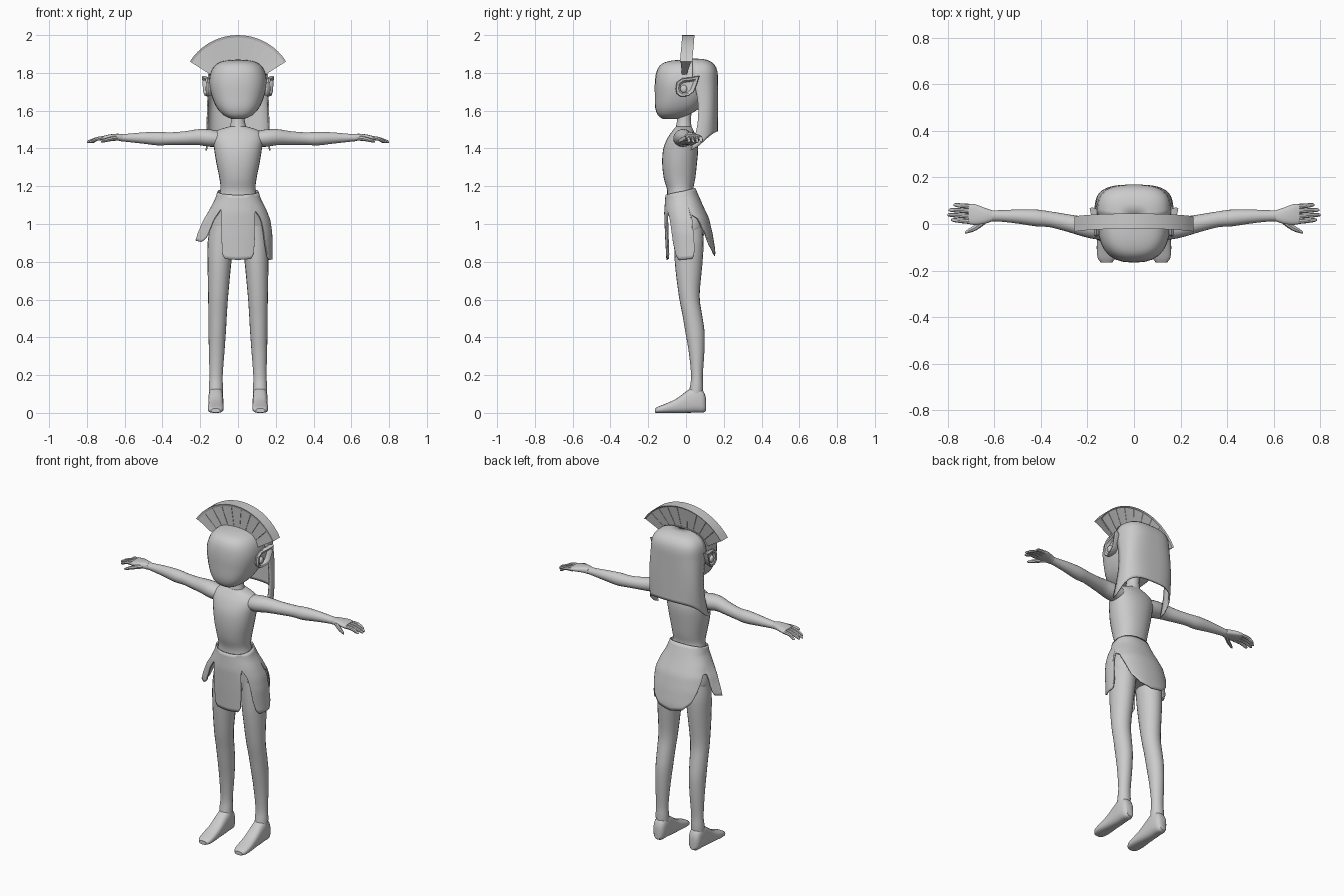
import bpy, bmesh, math
from mathutils import Vector

if "Cube" in bpy.data.objects:
    bpy.data.objects.remove(bpy.data.objects["Cube"])

GREY = bpy.data.materials.new("light_grey")
GREY.diffuse_color = (0.6, 0.6, 0.6, 1)
GREY.use_nodes = True
GREY.node_tree.nodes["Principled BSDF"].inputs["Base Color"].default_value = GREY.diffuse_color


def finish(name, bm, mirror=False, thick=0, angle=40):
    bmesh.ops.recalc_face_normals(bm, faces=bm.faces[:])
    me = bpy.data.meshes.new(name)
    bm.to_mesh(me)
    bm.free()
    me.materials.append(GREY)
    ob = bpy.data.objects.new(name, me)
    bpy.context.collection.objects.link(ob)
    bpy.context.view_layer.objects.active = ob
    ob.select_set(True)
    bpy.ops.object.shade_smooth_by_angle(angle=math.radians(angle))
    ob.select_set(False)
    if thick:
        mod = ob.modifiers.new("thickness", 'SOLIDIFY')
        mod.thickness, mod.offset = thick, 0
    if mirror:
        ob.modifiers.new("mirror", 'MIRROR').use_clip = False
    return ob


def smooth_rows(rows, sub):
    """Catmull-Rom interpolation between rows of numbers."""
    out, n = [], len(rows)
    for i in range(n - 1):
        p = [rows[max(0, min(n - 1, i + k))] for k in (-1, 0, 1, 2)]
        for s in range(sub):
            t = s / sub
            out.append([b + .5 * t * (c - a + t * (2*a - 5*b + 4*c - d + t * (3*(b - c) + d - a)))
                        for a, b, c, d in zip(*p)])
    return out + [rows[-1]]


def lerp_table(table, v):
    for (a, za), (b, zb) in zip(table, table[1:]):
        if v <= b:
            return za + (zb - za) * (v - a) / (b - a)
    return table[-1][1]


def spow(v, p):
    return math.copysign(abs(v) ** p, v)


def loft(name, rows, axis='z', sides=20, power=2, sub=3, mirror=False):
    """Rows are centre x, y, z and the two half sizes across the axis."""
    bm = bmesh.new()
    loops = []
    for x, y, z, ra, rb in smooth_rows(rows, sub):
        loop = []
        for k in range(sides):
            a = 2 * math.pi * k / sides
            u = ra * spow(math.cos(a), 2 / power)
            v = rb * spow(math.sin(a), 2 / power)
            d = {'x': (0, u, v), 'y': (u, 0, v), 'z': (u, v, 0)}[axis]
            loop.append(bm.verts.new(Vector((x, y, z)) + Vector(d)))
        loops.append(loop)
    for p, q in zip(loops, loops[1:]):
        for k in range(sides):
            j = (k + 1) % sides
            bm.faces.new((p[k], p[j], q[j], q[k]))
    bm.faces.new(loops[0])
    bm.faces.new(loops[-1])
    return finish(name, bm, mirror)


def sheet(name, fn, nu, nv, thick):
    """Grid surface from fn(u, v), with u and v running from 0 to 1."""
    bm = bmesh.new()
    g = [[bm.verts.new(fn(i / nu, j / nv)) for j in range(nv + 1)] for i in range(nu + 1)]
    for i in range(nu):
        for j in range(nv):
            bm.faces.new((g[i][j], g[i + 1][j], g[i + 1][j + 1], g[i][j + 1]))
    bmesh.ops.remove_doubles(bm, verts=bm.verts[:], dist=0.0005)
    return finish(name, bm, thick=thick)


# Head, neck and torso
loft("head", [(0, -.085, 1.555, .03, .035), (0, -.07, 1.575, .075, .078), (0, -.045, 1.615, .112, .118),
              (0, -.02, 1.68, .14, .145), (0, -.003, 1.75, .153, .162), (0, 0, 1.81, .142, .155),
              (0, 0, 1.848, .112, .128), (0, .005, 1.865, .065, .08), (0, .005, 1.87, .01, .012)],
     sides=28, power=2.5)
loft("neck", [(0, -.015, 1.46, .06, .05), (0, -.012, 1.51, .045, .042), (0, -.01, 1.56, .034, .036),
              (0, 0, 1.64, .036, .038)])
loft("torso", [(0, .01, .91, .11, .07), (0, .013, .96, .152, .088), (0, .01, 1.04, .142, .096),
               (0, -.018, 1.12, .112, .082), (0, -.03, 1.18, .093, .07), (0, -.034, 1.24, .098, .083),
               (0, -.034, 1.32, .114, .092), (0, -.028, 1.40, .127, .092), (0, -.02, 1.46, .135, .075),
               (0, -.015, 1.495, .11, .055), (0, -.012, 1.515, .05, .042)], sides=28, power=2.2)

# Arms and hands
loft("arm", [(.09, -.015, 1.45, .05, .04), (.15, -.015, 1.455, .052, .046), (.21, -.012, 1.46, .044, .042),
             (.28, .003, 1.455, .038, .036), (.36, .02, 1.452, .034, .033), (.42, .026, 1.452, .036, .036),
             (.5, .032, 1.455, .03, .03), (.58, .035, 1.456, .024, .022), (.62, .035, 1.457, .024, .019)],
     axis='x', mirror=True)
loft("palm", [(.61, .035, 1.457, .024, .019), (.64, .035, 1.46, .034, .018), (.68, .04, 1.459, .044, .015),
              (.71, .043, 1.456, .043, .011)], axis='x', power=2.6, mirror=True)
for i, (y0, y1, tip) in enumerate([(.01, .017, .785), (.032, .039, .8), (.055, .06, .795), (.075, .082, .775)]):
    loft("finger_%d" % (i + 1), [(.695, y0, 1.455, .011, .011), (.74, (y0 + y1) / 2, 1.452, .01, .01),
                                 (tip - .01, y1, 1.437, .008, .008), (tip, y1, 1.434, .003, .003)],
         axis='x', sides=8, mirror=True)
loft("thumb", [(.635, .018, 1.456, .016, .014), (.675, -.012, 1.45, .014, .012), (.71, -.03, 1.441, .009, .009),
               (.725, -.036, 1.436, .004, .004)], axis='x', sides=8, mirror=True)

# Legs and feet
loft("leg", [(.085, .01, .99, .062, .075), (.093, .015, .9, .068, .078), (.099, .014, .78, .062, .072),
             (.105, .017, .62, .053, .055), (.108, .033, .52, .049, .052), (.11, .047, .43, .046, .051),
             (.113, .056, .32, .041, .041), (.116, .058, .2, .035, .031), (.117, .056, .14, .037, .035),
             (.117, .05, .08, .036, .04)], mirror=True)
loft("foot", [(.117, .105, .045, .02, .035), (.117, .09, .06, .034, .058), (.117, .05, .07, .039, .068),
              (.117, .01, .06, .039, .06), (.117, -.05, .038, .04, .038), (.118, -.1, .026, .042, .026),
              (.118, -.145, .017, .038, .017), (.118, -.165, .012, .024, .011)],
     axis='y', power=2.8, mirror=True)

# Pointed ears with a hollow
bm = bmesh.new()
outline = [(-.055, 1.715), (-.05, 1.75), (-.02, 1.772), (.025, 1.776), (.072, 1.785),
           (.06, 1.745), (.042, 1.7), (.012, 1.677), (-.03, 1.674), (-.05, 1.69)]
mid = Vector((0, .0, 1.722))


def ear_ring(scale, x, flare):
    return [bm.verts.new((x + flare * max(0, (y + .03) / .1), mid.y + y * scale, mid.z + (z - mid.z) * scale))
            for y, z in outline]


rings = [ear_ring(.75, .135, 0), ear_ring(1, .16, .02), ear_ring(.93, .17, .02), ear_ring(.72, .168, .016),
         ear_ring(.55, .156, .008)]
for p, q in zip(rings, rings[1:]):
    for k in range(len(p)):
        j = (k + 1) % len(p)
        bm.faces.new((p[k], p[j], q[j], q[k]))
bm.faces.new(rings[-1])
finish("ear", bm, mirror=True)
loft("inner_ear", [(.15, -.012, 1.715, .02, .022), (.168, -.012, 1.715, .016, .018), (.172, -.012, 1.715, .005, .005)],
     axis='x', sides=10, mirror=True)


# Hair falling down the back from the crown, arched along the lower edge
def hair_point(u, v):
    s = 2 * u - 1
    a = s * math.radians(90)
    if v < .3:                      # crown curving over the back of the head
        t = v / .3 * math.pi / 2
        r, z, low = math.sin(t) ** .6, 1.775 + .097 * math.cos(t) ** .8, 0
    else:
        low = (v - .3) / .7
        r, z = 1, 1.775 - low * (.285 + .1 * abs(s) ** 3)
    x = (.155 + .012 * low) * r * spow(math.sin(a), .7)
    front = .035 + .035 * math.sin(math.pi * low) - .01 * low
    return (x, front + (.165 - front) * r * spow(math.cos(a), .6), z)


sheet("hair", hair_point, 36, 24, .008)

# Skirt with hanging panels; angle 0 is the front, increasing towards +x
HEM = [(0, .81), (20, .815), (25, .84), (30, 1.03), (35, 1.07), (44, 1.03), (50, .9), (57, .83), (64, .81),
       (92, .815), (97, .84), (101, 1.05), (115, 1.03), (127, .97), (140, .89), (158, .845), (180, .83),
       (202, .845), (220, .89), (234, .97), (246, 1.04), (258, 1.04), (264, .96), (270, .92),
       (296, .905), (304, .93), (314, 1.03), (325, 1.08), (331, 1.03), (335, .84), (340, .815), (360, .81)]
SIDE = [(.8, .18), (.95, .178), (1.02, .168), (1.08, .145), (1.13, .118), (1.2, .097)]
FRONT = [(.8, -.1), (.95, -.108), (1.06, -.112), (1.2, -.102)]
BACK = [(.8, .15), (.86, .152), (.95, .137), (1.03, .118), (1.1, .085), (1.2, .042)]


def skirt_point(u, v):
    deg = 360 * u
    a = math.radians(deg)
    top = 1.172 - .018 * math.cos(a)
    z = top + (lerp_table(HEM, deg) - top) * v
    y0, y1 = lerp_table(FRONT, z), lerp_table(BACK, z)
    flare = max(0, 1 - abs(deg - 285) / 30) * max(0, 1.08 - z) * .3   # short panel kicks outwards
    rx = lerp_table(SIDE, z) + flare
    return (rx * spow(math.sin(a), .9), (y0 + y1) / 2 - (y1 - y0) / 2 * spow(math.cos(a), .85), z)


sheet("skirt", skirt_point, 144, 18, .007)


# Fan crest: separate feathers held under a thicker curved rim
def fan_block(name, a0, a1, r0, r1, y0, y1, steps):
    bm = bmesh.new()
    prev = first = None
    for i in range(steps + 1):
        a = a0 + (a1 - a0) * i / steps
        bow = -.012 * (abs(a) / 1.0) ** 2
        cur = [bm.verts.new((r * math.sin(a), y + bow, 1.698 + r * math.cos(a)))
               for r, y in ((r0, y0 + .006), (r1, y0), (r1, y1), (r0, y1 - .022))]
        if prev:
            for k in range(4):
                j = (k + 1) % 4
                bm.faces.new((prev[k], prev[j], cur[j], cur[k]))
        else:
            first = cur
        prev = cur
    bm.faces.new(first)
    bm.faces.new(prev)
    finish(name, bm, angle=20)


SPAN, COUNT = math.radians(57.5), 9
for i in range(COUNT):
    a = -SPAN + 2 * SPAN * i / COUNT
    gap = .004
    fan_block("crest_feather_%d" % (i + 1), a + gap, a + 2 * SPAN / COUNT - gap, .172, .295, -.016, .038, 2)
fan_block("crest_core", -SPAN, SPAN, .17, .29, -.008, .03, 18)
fan_block("crest_rim", -SPAN, SPAN, .284, .302, -.02, .045, 18)
